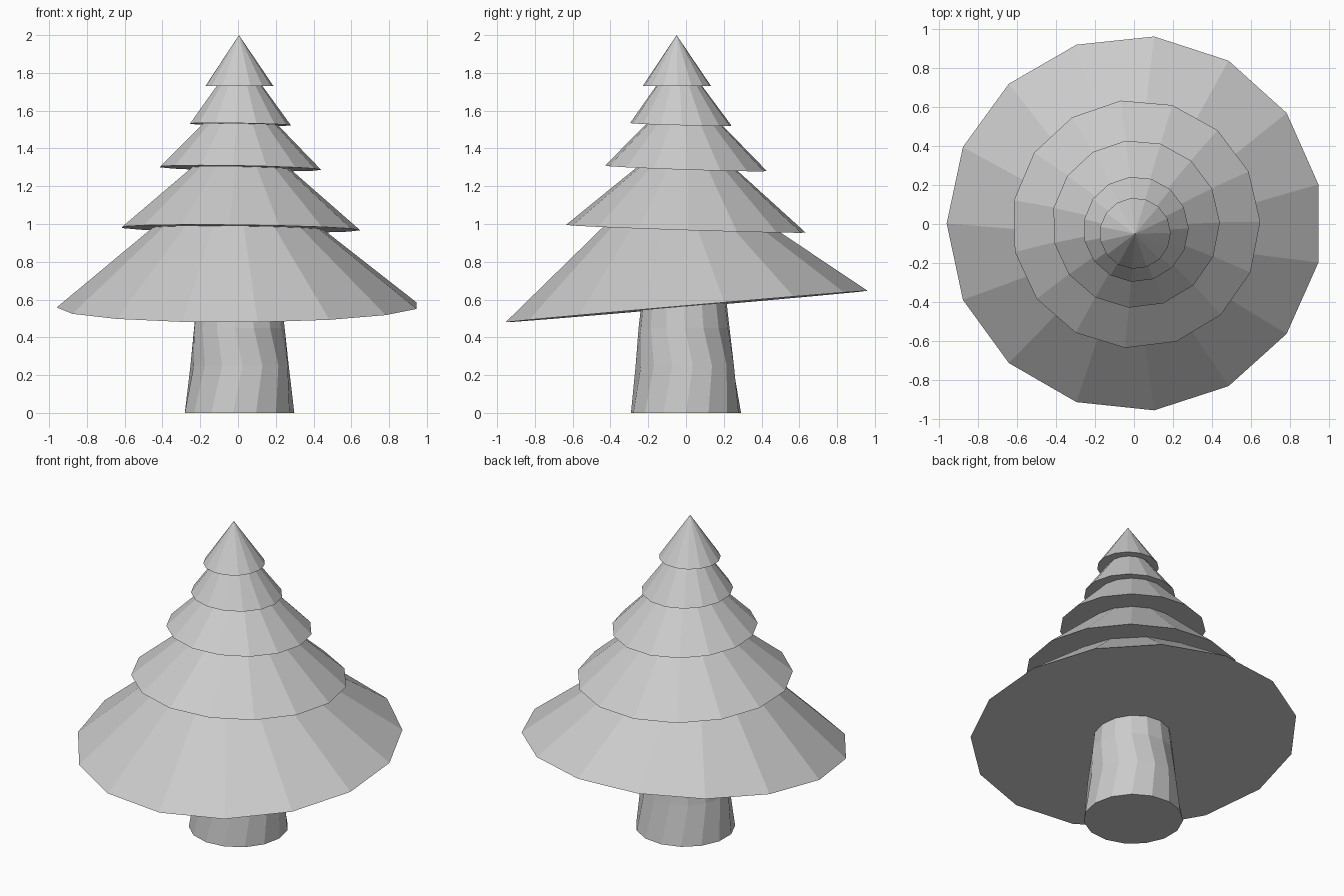
import bpy
import bmesh
from math import cos, sin, radians, tau

if "Cube" in bpy.data.objects:
    bpy.data.objects.remove(bpy.data.objects["Cube"])

SIDES = 15


def ring(bm, center, radius, start=0, tilt=(0, 0)):
    """Ring of vertices on a plane sloping by tilt along x and y."""
    cx, cy, cz = center
    verts = []
    for i in range(SIDES):
        a = radians(start) + tau * i / SIDES
        dx, dy = radius * cos(a), radius * sin(a)
        verts.append(bm.verts.new((cx + dx, cy + dy, cz + tilt[0] * dx + tilt[1] * dy)))
    return verts


def bridge(bm, low, high):
    for i in range(SIDES):
        j = (i + 1) % SIDES
        bm.faces.new((low[i], low[j], high[j], high[i]))


def finish(bm, name):
    bmesh.ops.recalc_face_normals(bm, faces=bm.faces)
    mesh = bpy.data.meshes.new(name)
    bm.to_mesh(mesh)
    bm.free()
    bpy.context.collection.objects.link(bpy.data.objects.new(name, mesh))


def foliage(name, center, radius, apex, start, tilt):
    bm = bmesh.new()
    base = ring(bm, center, radius, start, tilt)
    tip = bm.verts.new(apex)
    for i in range(SIDES):
        bm.faces.new((base[i], base[(i + 1) % SIDES], tip))
    bm.faces.new(base[::-1])
    finish(bm, name)


# Trunk: tapered, with a twisted ring part way up
bm = bmesh.new()
rings = [ring(bm, (x, y, z), r, twist) for x, y, z, r, twist in (
    (0.005, 0, 0, 0.293, 0),
    (0.01, -0.005, 0.25, 0.262, 9),
    (0.005, -0.01, 0.45, 0.242, 1),
    (0.005, -0.01, 0.64, 0.22, 0))]
for low, high in zip(rings, rings[1:]):
    bridge(bm, low, high)
bm.faces.new(rings[0][::-1])
bm.faces.new(rings[-1])
finish(bm, "trunk")

# Foliage tiers: base centre, radius, apex, start angle, tilt
tiers = [
    ((0.003, 0.003, 0.563), 0.963, (-0.02, -0.075, 1.34), 12, (0.005, 0.087)),
    ((0.01, 0.0, 0.975), 0.637, (0.015, 0.01, 1.52), 1, (-0.012, -0.032)),
    ((0.01, 0.0, 1.295), 0.430, (0.012, -0.01, 1.73), 1, (-0.018, -0.033)),
    ((0.01, -0.027, 1.527), 0.270, (0.007, -0.04, 1.90), 1, (-0.016, -0.026)),
    ((0.006, -0.048, 1.73), 0.182, (0.005, -0.05, 2.0), 1, (0, 0)),
]
for n, tier in enumerate(tiers, 1):
    foliage(f"foliage_tier_{n}", *tier)
